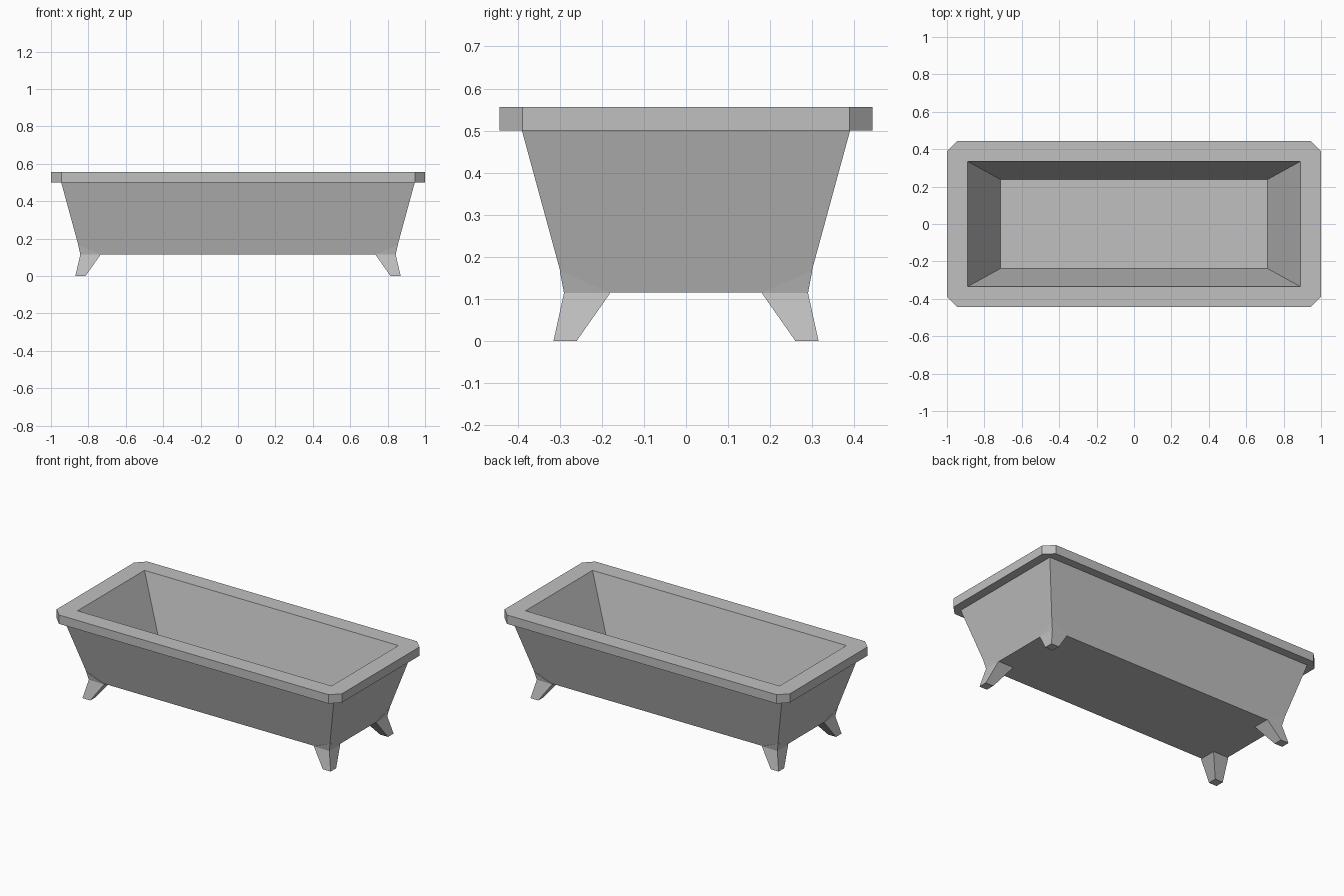
import bpy
import bmesh

cube = bpy.data.objects.get("Cube")
if cube:
    bpy.data.objects.remove(cube, do_unlink=True)

# Single plain finish
grey = bpy.data.materials.new("light_grey")
grey.use_nodes = True
colour = (0.53, 0.53, 0.53, 1)
grey.diffuse_color = colour
grey.node_tree.nodes["Principled BSDF"].inputs["Base Color"].default_value = colour


def ring(hx, hy, z, cut=0.0):
    """Rectangle with cut corners, always eight points."""
    points = []
    for sx, sy in ((1, 1), (-1, 1), (-1, -1), (1, -1)):
        pair = [(sx * hx, sy * (hy - cut), z), (sx * (hx - cut), sy * hy, z)]
        points += pair if sx * sy > 0 else pair[::-1]
    return points


def loft(name, rings, tip=None):
    """Skin a stack of rings, closed by a cap or by a single tip point."""
    bm = bmesh.new()
    loops = [[bm.verts.new(p) for p in r] for r in rings]
    for low, high in zip(loops, loops[1:]):
        for i in range(len(low)):
            j = (i + 1) % len(low)
            bm.faces.new((low[i], low[j], high[j], high[i]))
    bm.faces.new(loops[0][::-1])
    last = loops[-1]
    if tip:
        top = bm.verts.new(tip)
        for i in range(len(last)):
            bm.faces.new((last[i], last[(i + 1) % len(last)], top))
    else:
        bm.faces.new(last)
    # Uncut corners collapse to single points here
    bmesh.ops.remove_doubles(bm, verts=bm.verts[:], dist=0.0005)
    bmesh.ops.recalc_face_normals(bm, faces=bm.faces[:])
    mesh = bpy.data.meshes.new(name)
    bm.to_mesh(mesh)
    bm.free()
    mesh.materials.append(grey)
    obj = bpy.data.objects.new(name, mesh)
    bpy.context.collection.objects.link(obj)
    return obj


# Tub: flared outer wall, overhanging rim with cut corners, sloped basin
loft("tub", [
    ring(0.84, 0.285, 0.115),
    ring(0.945, 0.39, 0.50),
    ring(1.0, 0.443, 0.50, 0.055),
    ring(1.0, 0.443, 0.556, 0.055),
    ring(0.89, 0.335, 0.556),
    ring(0.714, 0.238, 0.17),
])


# Feet: tapered blocks that wrap each lower corner and rise to a point
def foot_section(sx, sy, x0, x1, y0, y1, z):
    return [(sx * x, sy * y, z)
            for x, y in ((x0, y0), (x1, y0), (x1, y1), (x0, y1))]


for end, sx in (("left", 1), ("right", -1)):
    for side, sy in (("front", -1), ("back", 1)):
        loft(f"{side}_{end}_foot", [
            foot_section(sx, sy, 0.815, 0.87, 0.26, 0.315, 0.0),
            foot_section(sx, sy, 0.735, 0.843, 0.18, 0.29, 0.114),
        ], tip=(sx * 0.855, sy * 0.30, 0.167))
